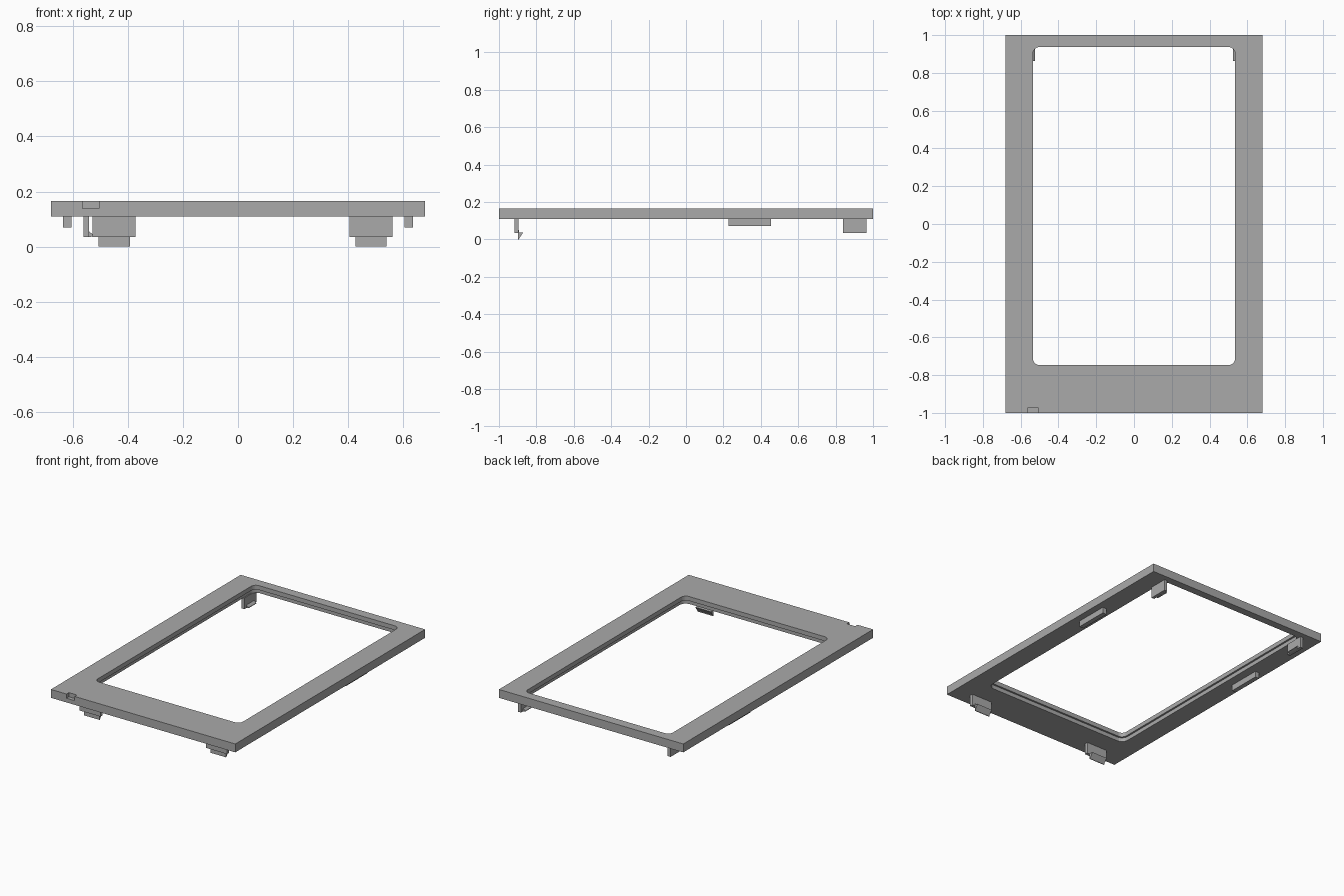
import bpy, bmesh, math
from mathutils import Vector

cube = bpy.data.objects.get("Cube")
if cube:
    bpy.data.objects.remove(cube, do_unlink=True)

grey = bpy.data.materials.new("plain_grey")
grey.use_nodes = True
grey.diffuse_color = (0.4, 0.4, 0.4, 1)
grey.node_tree.nodes["Principled BSDF"].inputs["Base Color"].default_value = (0.4, 0.4, 0.4, 1)


def prism(name, outline, axis, lo, hi):
    """Extrude a 2D outline along an axis (0 = x, 1 = y, 2 = z)."""
    def place(p, t):
        co = list(p)
        co.insert(axis, t)
        return Vector(co)
    bm = bmesh.new()
    face = bm.faces.new([bm.verts.new(place(p, lo)) for p in outline])
    ext = bmesh.ops.extrude_face_region(bm, geom=[face])
    shift = place((0, 0), hi - lo)
    bmesh.ops.translate(bm, vec=shift, verts=[v for v in ext["geom"] if isinstance(v, bmesh.types.BMVert)])
    bmesh.ops.recalc_face_normals(bm, faces=bm.faces)
    mesh = bpy.data.meshes.new(name)
    bm.to_mesh(mesh)
    bm.free()
    mesh.materials.append(grey)
    obj = bpy.data.objects.new(name, mesh)
    bpy.context.collection.objects.link(obj)
    return obj


def box(name, x, y, z):
    return prism(name, [(x[0], y[0]), (x[1], y[0]), (x[1], y[1]), (x[0], y[1])], 2, *z)


def rounded(x, y0, y1, r, steps=6):
    """Rounded rectangle, symmetric in x."""
    centres = [(x - r, y1 - r), (r - x, y1 - r), (r - x, y0 + r), (x - r, y0 + r)]
    pts = []
    for i, (cx, cy) in enumerate(centres):
        for k in range(steps + 1):
            a = math.pi / 2 * (i + k / steps)
            pts.append((cx + r * math.cos(a), cy + r * math.sin(a)))
    return pts


def cut(target, cutter):
    cutter.hide_render = True
    mod = target.modifiers.new("cut", "BOOLEAN")
    mod.object = cutter
    mod.operation = "DIFFERENCE"
    mod.solver = "EXACT"
    bpy.context.view_layer.objects.active = target
    bpy.ops.object.modifier_apply(modifier=mod.name)
    bpy.data.objects.remove(cutter, do_unlink=True)


# Flat frame with a rounded opening, a rebate below and a small front notch
LOW, TOP = 0.11, 0.166
frame = box("frame", (-0.68, 0.68), (-1, 1), (LOW, TOP))
cut(frame, prism("opening_cutter", rounded(0.535, -0.747, 0.937, 0.035), 2, 0, 0.3))
cut(frame, prism("rebate_cutter", rounded(0.547, -0.759, 0.949, 0.045), 2, 0, 0.137))
cut(frame, box("notch_cutter", (-0.565, -0.505), (-1.1, -0.975), (0.138, 0.3)))

# Front snap clips: a wide plate with a narrower barb facing inwards
for side, x in (("right", -0.45), ("left", 0.483)):
    box(f"front_clip_{side}", (x - 0.078, x + 0.078), (-0.917, -0.895), (0.035, LOW))
    prism(f"front_barb_{side}", [(-0.895, 0.037), (-0.87, 0.037), (-0.895, 0)],
          0, x - 0.057, x + 0.057)
    box(f"front_barb_root_{side}", (x - 0.057, x + 0.057), (-0.897, -0.892), (0, 0.05))

for side, s in (("right", -1), ("left", 1)):
    # Rear clips: upright plates with a thin lip towards the middle
    box(f"rear_clip_{side}", sorted((s * 0.562, s * 0.541)), (0.84, 0.965), (0.035, LOW))
    prism(f"rear_lip_{side}", [(s * 0.541, 0.034), (s * 0.541, 0.055), (s * 0.525, 0.042), (s * 0.525, 0.038)],
          1, 0.862, 0.943)
    # Locating ribs under the long sides
    box(f"side_rib_{side}", sorted((s * 0.635, s * 0.604)), (0.228, 0.455), (0.07, LOW))
